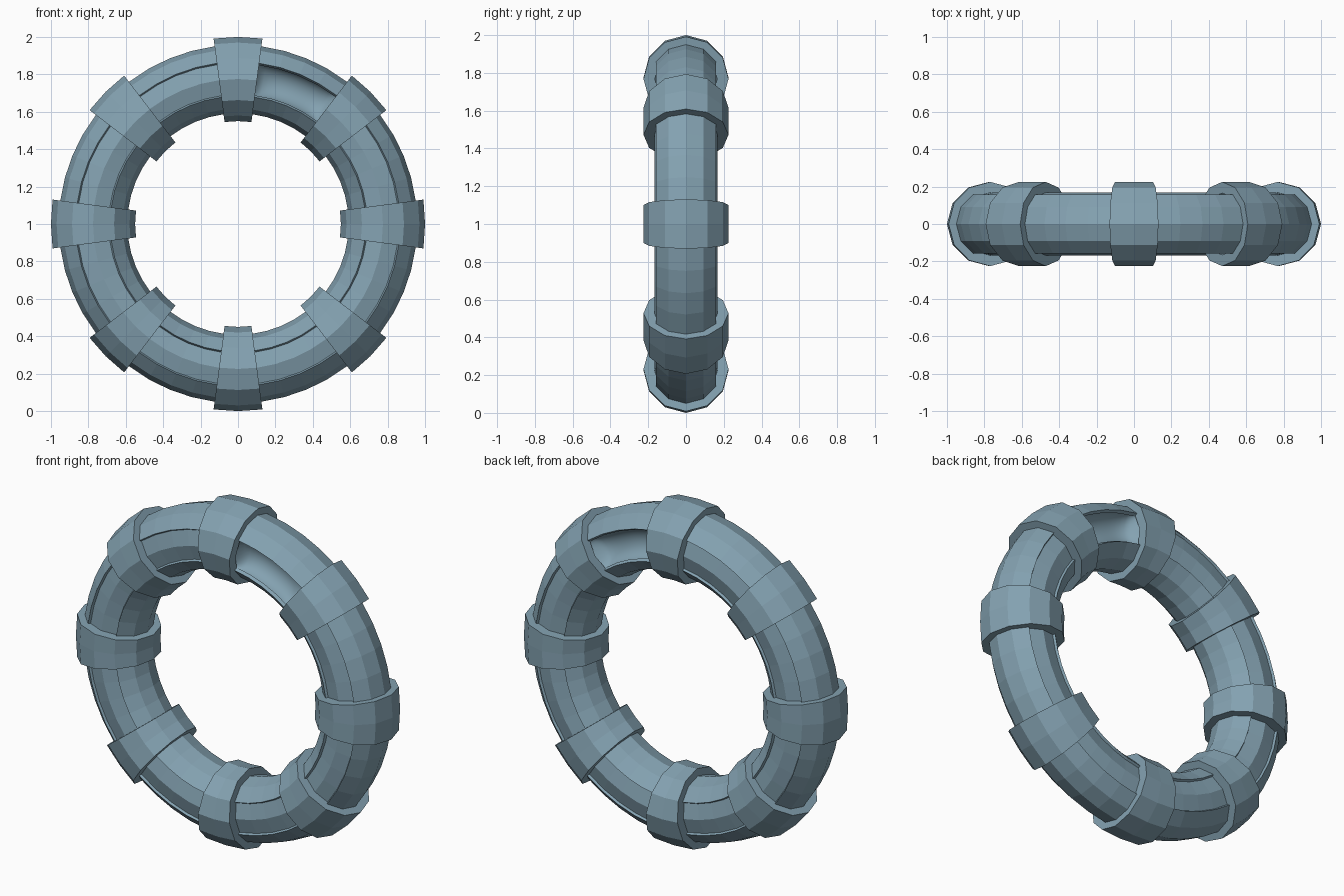
import bpy, bmesh, math

if "Cube" in bpy.data.objects:
    bpy.data.objects.remove(bpy.data.objects["Cube"])

R = 0.775            # ring radius to the tube centre
STEP = math.radians(7.5)

steel = bpy.data.materials.new("blue grey")
steel.diffuse_color = (0.23, 0.36, 0.44, 1)
steel.use_nodes = True
steel.node_tree.nodes["Principled BSDF"].inputs["Base Color"].default_value = steel.diffuse_color


def place(a, r, y):
    return (r * math.sin(a), y, 1 + r * math.cos(a))


def arc(radius, degrees):
    return [(R + radius * math.cos(math.radians(d)), radius * math.sin(math.radians(d)))
            for d in degrees]


def loft(name, rows, closed=False, loop=False, smooth=False):
    """rows: list of (angle round the ring, [(r, y), ...])"""
    bm = bmesh.new()
    grid = [[bm.verts.new(place(a, r, y)) for r, y in prof] for a, prof in rows]
    n, m = len(grid), len(grid[0])
    for i in range(n if loop else n - 1):
        for j in range(m if closed else m - 1):
            k, l = (i + 1) % n, (j + 1) % m
            f = bm.faces.new((grid[i][j], grid[k][j], grid[k][l], grid[i][l]))
            f.smooth = smooth
    bmesh.ops.recalc_face_normals(bm, faces=bm.faces)
    me = bpy.data.meshes.new(name)
    bm.to_mesh(me)
    bm.free()
    me.materials.append(steel)
    ob = bpy.data.objects.new(name, me)
    bpy.context.collection.objects.link(ob)
    return ob


# outer and inner shell bands, with long slots left between them
for name, d0 in (("outer_shell", -60), ("inner_shell", 120)):
    angs = [d0 + 30 * i for i in range(5)]
    prof = arc(0.183, angs) + arc(0.162, angs[::-1])
    loft(name, [(i * STEP, prof) for i in range(48)], closed=True, loop=True)

# collars
full = range(0, 360, 30)
for c in range(8):
    a = c * 6 * STEP
    outer, inner = arc(0.225, full), arc(0.165, full)
    loft("collar", [(a - STEP, inner), (a - STEP, outer), (a, outer),
                    (a + STEP, outer), (a + STEP, inner)], closed=True)

# side panels in the slots; the first span has dented ones on both sides
for side, label in ((-1, "front"), (1, "back")):
    for c in range(8):
        a0 = c * 6 * STEP
        if c:
            prof = arc(0.168, [side * d for d in (50, 60, 90, 120, 130)])
            loft(label + "_panel", [(a0 + i * STEP, prof) for i in range(7)])
        else:
            rows = []
            for i in range(17):
                t = i / 16
                end = math.sqrt(max(0, 1 - abs(2 * t - 1) ** 4))
                prof = []
                for j in range(13):
                    u = -math.cos(math.pi * j / 12)
                    depth = 0.085 * math.sqrt(max(0, 1 - u * u)) * end
                    prof.append((R + 0.09 * u, side * (0.15 - depth)))
                rows.append((STEP * (0.8 + 4.4 * t), prof))
            ob = loft(label + "_dent", rows, smooth=True)
            # make the open sheet face outwards
            if sum(p.normal.y for p in ob.data.polygons) * side < 0:
                ob.data.flip_normals()
for ob in bpy.data.objects:
    if ob.name.endswith("panel") or "_panel" in ob.name:
        side = -1 if ob.name.startswith("front") else 1
        if sum(p.normal.y for p in ob.data.polygons) * side < 0:
            ob.data.flip_normals()
